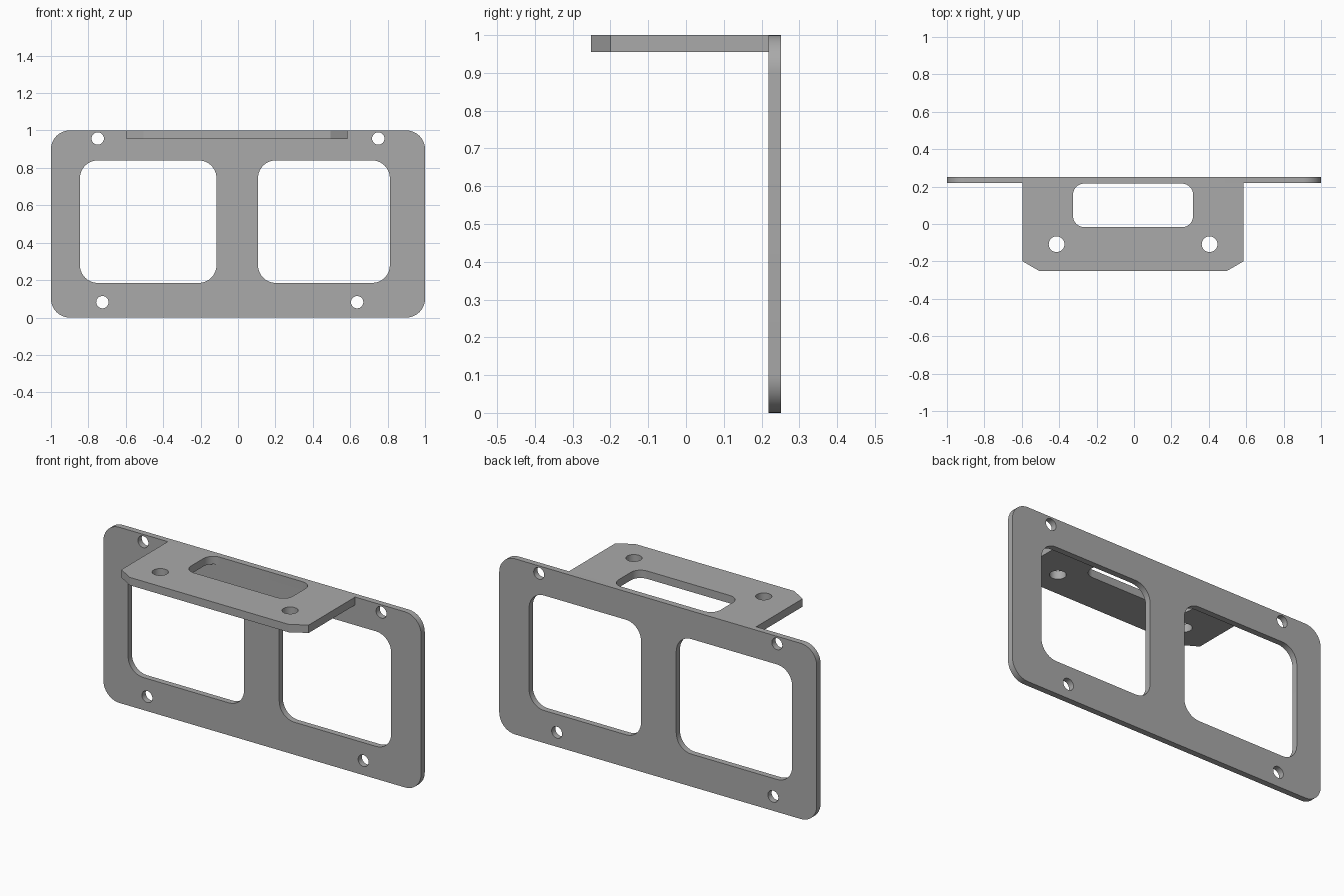
import bpy, bmesh
from math import sin, cos, pi, radians
from mathutils import Matrix

cube = bpy.data.objects.get("Cube")
if cube:
    bpy.data.objects.remove(cube, do_unlink=True)

grey = bpy.data.materials.new("plain grey")
grey.use_nodes = True
grey.diffuse_color = (0.4, 0.4, 0.4, 1)
grey.node_tree.nodes["Principled BSDF"].inputs["Base Color"].default_value = (0.4, 0.4, 0.4, 1)


def rounded_rect(x0, x1, y0, y1, r, steps=10):
    """Outline of a rectangle with rounded corners."""
    corners = [(x1 - r, y1 - r), (x0 + r, y1 - r), (x0 + r, y0 + r), (x1 - r, y0 + r)]
    return [(cx + r * cos(a), cy + r * sin(a))
            for q, (cx, cy) in enumerate(corners)
            for a in [(q + i / steps) * pi / 2 for i in range(steps + 1)]]


def circle(x, y, r, steps=32):
    return [(x + r * cos(2 * pi * i / steps), y + r * sin(2 * pi * i / steps))
            for i in range(steps)]


def sheet(name, outlines, thickness, matrix):
    """Flat sheet from an outer outline followed by its openings."""
    curve = bpy.data.curves.new(name + "_profile", "CURVE")
    curve.dimensions = "2D"
    curve.fill_mode = "BOTH"
    curve.extrude = thickness / 2
    for points in outlines:
        spline = curve.splines.new("POLY")
        spline.points.add(len(points) - 1)
        for p, (x, y) in zip(spline.points, points):
            p.co = (x, y, 0, 1)
        spline.use_cyclic_u = True
    helper = bpy.data.objects.new(name + "_profile", curve)
    bpy.context.collection.objects.link(helper)
    bpy.context.view_layer.update()
    mesh = bpy.data.meshes.new_from_object(
        helper.evaluated_get(bpy.context.evaluated_depsgraph_get()))
    bpy.data.objects.remove(helper, do_unlink=True)

    bm = bmesh.new()
    bm.from_mesh(mesh)
    bmesh.ops.remove_doubles(bm, verts=bm.verts, dist=0.0002)
    bmesh.ops.transform(bm, matrix=matrix, verts=bm.verts)
    bmesh.ops.recalc_face_normals(bm, faces=bm.faces)
    bm.to_mesh(mesh)
    bm.free()
    mesh.name = name
    mesh.materials.clear()
    mesh.materials.append(grey)
    obj = bpy.data.objects.new(name, mesh)
    bpy.context.collection.objects.link(obj)
    bpy.ops.object.select_all(action="DESELECT")
    obj.select_set(True)
    bpy.context.view_layer.objects.active = obj
    bpy.ops.object.shade_smooth_by_angle(angle=radians(30))
    return obj


# Upright plate with two windows and four screw holes
plate = [rounded_rect(-1, 1, 0, 1, 0.1),
         rounded_rect(-0.845, -0.115, 0.185, 0.84, 0.095),
         rounded_rect(0.107, 0.812, 0.185, 0.84, 0.095)]
plate += [circle(x, z, 0.033) for x, z in
          [(-0.75, 0.957), (0.75, 0.957), (-0.725, 0.082), (0.637, 0.082)]]
sheet("upright_plate", plate, 0.034,
      Matrix.Translation((0, 0.235, 0)) @ Matrix.Rotation(pi / 2, 4, "X"))

# Top shelf with clipped front corners, a slot and two bolt holes
shelf = [[(-0.595, 0.218), (-0.595, -0.2), (-0.505, -0.252),
          (0.495, -0.252), (0.585, -0.2), (0.585, 0.218)],
         rounded_rect(-0.326, 0.316, -0.017, 0.216, 0.06)]
shelf += [circle(x, -0.108, 0.042) for x in (-0.414, 0.404)]
sheet("top_shelf", shelf, 0.045, Matrix.Translation((0, 0, 0.9775)))
